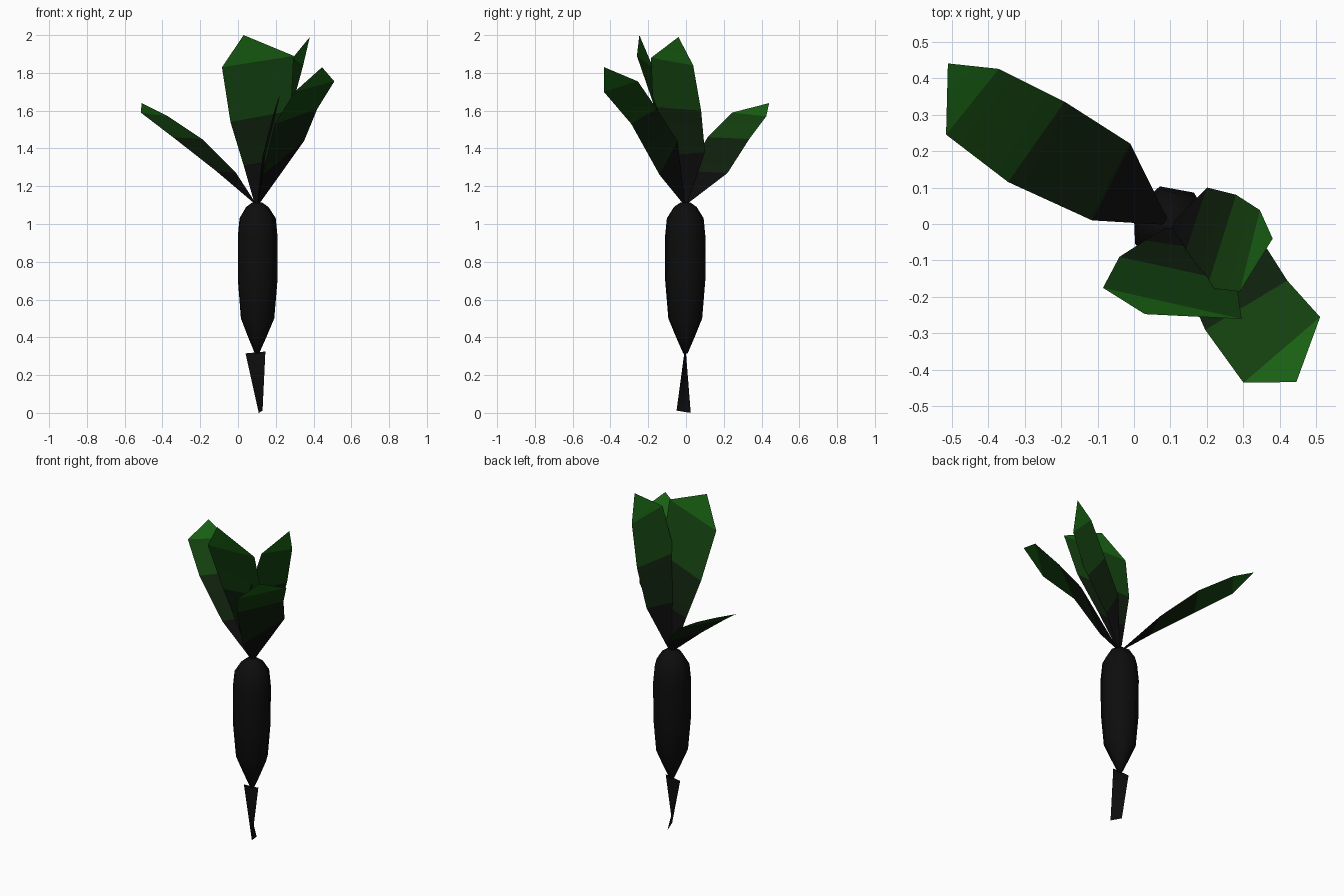
import bpy
from math import cos, sin, radians, tau

if "Cube" in bpy.data.objects:
    bpy.data.objects.remove(bpy.data.objects["Cube"])


def material(name, rgb):
    m = bpy.data.materials.new(name)
    m.diffuse_color = (*rgb, 1)
    m.use_nodes = True
    m.node_tree.nodes["Principled BSDF"].inputs["Base Color"].default_value = m.diffuse_color
    return m


DARK = material("dark", (0.004, 0.004, 0.004))
DEEP = material("deep_green", (0.005, 0.016, 0.004))
MID = material("mid_green", (0.007, 0.055, 0.005))
TIP = material("tip_green", (0.01, 0.13, 0.007))


def build(name, verts, faces, mats, slots=None):
    me = bpy.data.meshes.new(name)
    me.from_pydata(verts, [], faces)
    for m in mats:
        me.materials.append(m)
    for i, p in enumerate(me.polygons):
        p.use_smooth = True
        p.material_index = slots[i] if slots else 0
    ob = bpy.data.objects.new(name, me)
    bpy.context.collection.objects.link(ob)
    return ob


CX, CY = 0.10, -0.003

# Root body: seven-sided lathe, profile given as (radius, height)
SIDES = 7
profile = [(0.012, 0.315), (0.05, 0.40), (0.092, 0.50), (0.109, 0.70),
           (0.11, 0.93), (0.10, 1.03), (0.062, 1.09), (0.025, 1.115)]
verts = [(CX + r * cos(radians(54) + tau * k / SIDES),
          CY + r * sin(radians(54) + tau * k / SIDES), z)
         for r, z in profile for k in range(SIDES)]
faces = [(j * SIDES + k, j * SIDES + (k + 1) % SIDES,
          (j + 1) * SIDES + (k + 1) % SIDES, (j + 1) * SIDES + k)
         for j in range(len(profile) - 1) for k in range(SIDES)]
faces.append(tuple(reversed(range(SIDES))))
faces.append(tuple(range(len(verts) - SIDES, len(verts))))
build("root_body", verts, faces, [DARK])

# Root tail: one twisted strip
build("root_tail",
      [(0.04, 0.0, 0.315), (0.145, -0.008, 0.325),
       (0.13, -0.05, 0.012), (0.11, 0.025, 0.0)],
      [(0, 1, 2), (0, 2, 3)], [DARK])


# Leaves: narrow base, three cross sections (edge a, edge b) and a pointed tip
def leaf(name, edge_a, edge_b, tip):
    def base(p):
        dx, dy = p[0] - CX, p[1] - CY
        d = (dx * dx + dy * dy) ** 0.5
        return (CX + 0.015 * dx / d, CY + 0.015 * dy / d, 1.11)
    a = [base(edge_a[0])] + edge_a
    b = [base(edge_b[0])] + edge_b
    verts = [p for pair in zip(a, b) for p in pair] + [tip]
    faces = [(2 * i, 2 * i + 1, 2 * i + 3, 2 * i + 2) for i in range(3)] + [(6, 7, 8)]
    build(name, verts, faces, [DARK, DEEP, MID, TIP], [0, 1, 2, 3])


leaf("leaf_left",
     [(-0.01, 0.22, 1.27), (-0.19, 0.335, 1.45), (-0.37, 0.425, 1.57)],
     [(-0.115, 0.01, 1.28), (-0.345, 0.115, 1.46), (-0.515, 0.245, 1.59)],
     (-0.51, 0.44, 1.64))
leaf("leaf_front",
     [(0.03, -0.045, 1.31), (-0.04, -0.09, 1.54), (-0.085, -0.175, 1.83)],
     [(0.20, -0.07, 1.34), (0.28, -0.16, 1.60), (0.295, -0.26, 1.89)],
     (0.03, -0.247, 2.0))
leaf("leaf_right_front",
     [(0.13, -0.14, 1.26), (0.195, -0.29, 1.53), (0.30, -0.435, 1.70)],
     [(0.35, -0.045, 1.44), (0.42, -0.155, 1.61), (0.51, -0.255, 1.755)],
     (0.445, -0.433, 1.83))
leaf("leaf_right_back",
     [(0.13, -0.11, 1.36), (0.20, -0.175, 1.62), (0.29, -0.185, 1.88)],
     [(0.20, 0.10, 1.38), (0.28, 0.08, 1.60), (0.345, 0.038, 1.84)],
     (0.38, -0.04, 1.99))
